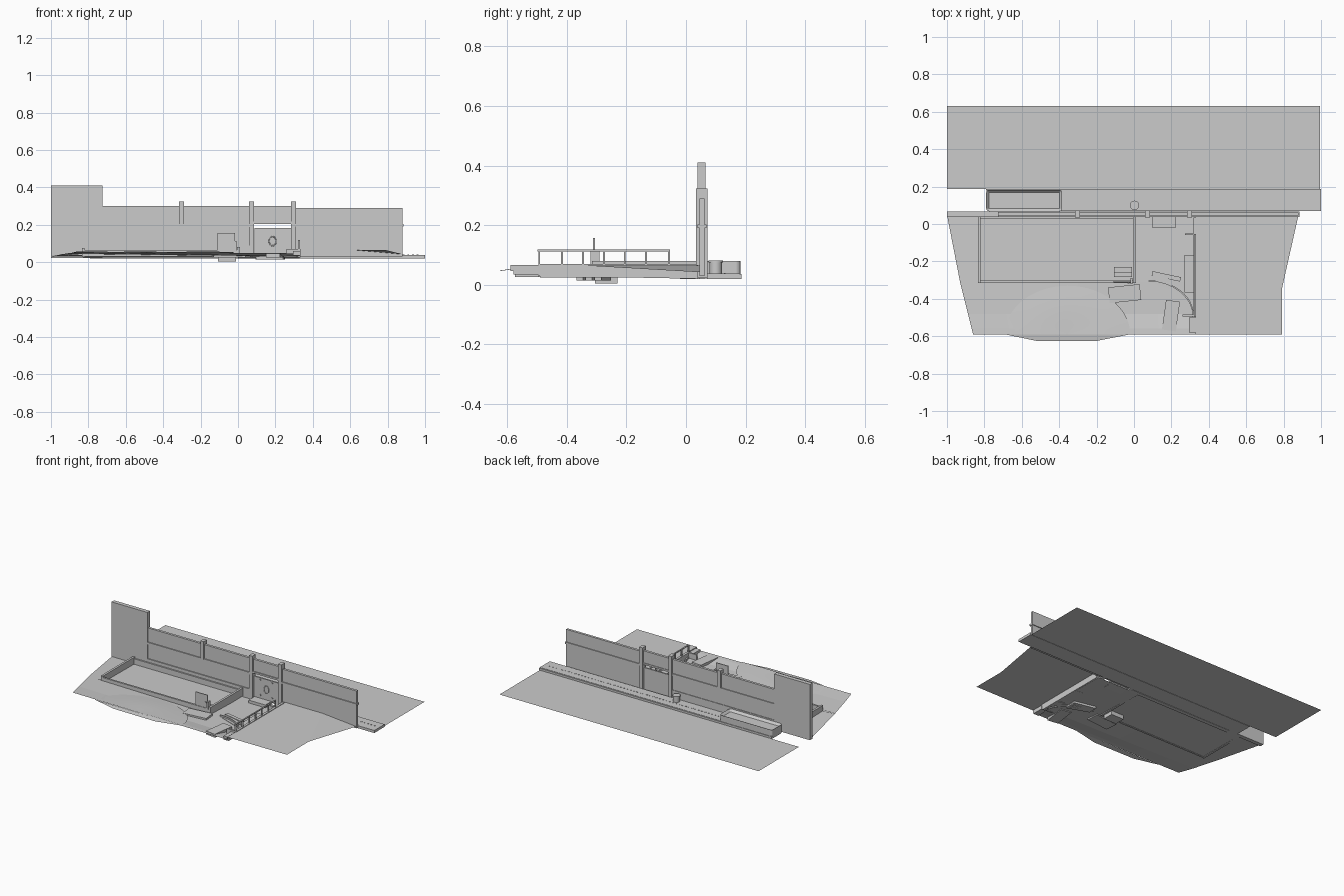
import bpy, bmesh
from math import sin, cos, pi, radians
from mathutils import Matrix, Vector

if "Cube" in bpy.data.objects:
    bpy.data.objects.remove(bpy.data.objects["Cube"])


def mesh(name, verts, faces, smooth=False):
    me = bpy.data.meshes.new(name)
    me.from_pydata(verts, [], faces)
    me.update()
    ob = bpy.data.objects.new(name, me)
    bpy.context.collection.objects.link(ob)
    if smooth:
        for p in me.polygons:
            p.use_smooth = True
    return ob


def sheet(name, pts):
    return mesh(name, pts, [list(range(len(pts)))])


def boxes(name, items):
    """Several boxes (x0, x1, y0, y1, z0, z1[, degrees]) in one object."""
    bm = bmesh.new()
    for it in items:
        x0, x1, y0, y1, z0, z1 = it[:6]
        rot = radians(it[6]) if len(it) > 6 else 0
        m = (Matrix.Translation(((x0 + x1) / 2, (y0 + y1) / 2, (z0 + z1) / 2))
             @ Matrix.Rotation(rot, 4, 'Z')
             @ Matrix.Diagonal((x1 - x0, y1 - y0, z1 - z0, 1)))
        bmesh.ops.create_cube(bm, size=1, matrix=m)
    me = bpy.data.meshes.new(name)
    bm.to_mesh(me)
    bm.free()
    ob = bpy.data.objects.new(name, me)
    bpy.context.collection.objects.link(ob)
    return ob


def grid(name, rows, smooth=False):
    n = len(rows[0])
    verts = [p for r in rows for p in r]
    faces = [(i * n + j, i * n + j + 1, (i + 1) * n + j + 1, (i + 1) * n + j)
             for i in range(len(rows) - 1) for j in range(n - 1)]
    return mesh(name, verts, faces, smooth)


def cylinder(name, r, depth, loc, sides, axis='Z'):
    bpy.ops.mesh.primitive_cylinder_add(vertices=sides, radius=r, depth=depth, location=loc)
    ob = bpy.context.object
    ob.name = name
    if axis == 'Y':
        ob.rotation_euler = (pi / 2, 0, 0)
    bpy.ops.object.shade_smooth_by_angle()
    return ob


# Road and pavement behind the wall
sheet("road", [(-1, 0.187, .022), (.995, 0.187, .022), (.995, .63, .022), (-1, .63, .022)])
boxes("pavement", [(-.39, 1, .07, .18, .02, .038)])
boxes("pavement_kerb", [(-.79, 1, .178, .187, .02, .036)])
studs = boxes("pavement_studs", [(-.37, -.36, .127, .133, .038, .040)])
arr = studs.modifiers.new("repeat", 'ARRAY')
arr.count = 54
arr.use_relative_offset = False
arr.use_constant_offset = True
arr.constant_offset_displace = (.025, 0, 0)

# Planter on the pavement: four rounded walls and soil
planter = boxes("planter", [(-.79, -.385, .068, .183, .02, .08)])
bm = bmesh.new()
bm.from_mesh(planter.data)
top = [f for f in bm.faces if f.normal.z > .9]
up = [e for e in bm.edges if abs(e.verts[0].co.z - e.verts[1].co.z) > .01]
bmesh.ops.bevel(bm, geom=up, offset=.015, segments=4, affect='EDGES', profile=.5)
top = [f for f in bm.faces if f.normal.z > .9]
bmesh.ops.inset_region(bm, faces=top, thickness=.014)
top = max((f for f in bm.faces if f.normal.z > .9), key=lambda f: f.calc_area())
bmesh.ops.translate(bm, verts=top.verts[:], vec=(0, 0, -.015))
bm.to_mesh(planter.data)
bm.free()

# Bollard
cylinder("bollard", .021, .042, (.003, .1, .058), 16)
cylinder("bollard_cap", .025, .006, (.003, .1, .078), 16)

# Boundary wall: end block, panels, rails and posts
boxes("wall_end_block", [(-1, -.725, .038, .066, .022, .41)])
boxes("left_wall", [(-.725, .065, .045, .062, .02, .3),
                    (-.725, .065, .038, .066, .02, .088)])
boxes("gate_lintel", [(.085, .285, .045, .062, .215, .3), (.085, .285, .038, .066, .205, .217)])
boxes("wall_rails", [(-.725, .06, .038, .068, .188, .203), (.31, .885, .038, .068, .19, .203)])
boxes("right_wall", [(.305, .88, .045, .062, .03, .29)])
boxes("wall_posts", [(-.315, -.29, .036, .072, .2, .323),
                     (.06, .086, .034, .072, .022, .323),
                     (.284, .31, .034, .072, .022, .323)])

# Gate with a round handle, hinges and doorstep
boxes("gate", [(.088, .283, .048, .058, .03, .182)])
bpy.ops.mesh.primitive_torus_add(major_radius=.021, minor_radius=.003, major_segments=24,
                                 minor_segments=8, location=(.185, .046, .112),
                                 rotation=(pi / 2, 0, 0))
bpy.context.object.name = "gate_ring"
bpy.context.object.scale = (.9, 1.2, 1)
boxes("gate_studs", [(x - .004, x + .004, .044, .048, z, z + .008)
                     for x in (.14, .23) for z in (.06, .165)])
boxes("doorstep", [(.095, .225, -.02, .045, .02, .042)])

# Ground sheets around the basin and along the path
sheet("left_ground", [(-1, .05, .03), (-.93, -.31, .045), (-.83, -.31, .038), (-.83, .05, .03)])
L = [(-.93, -.31, .045), (-.888, -.48, .05), (-.868, -.56, .055), (-.86, -.59, .057)]
R = [(.33, -.31, .028), (.33, -.48, .03), (.33, -.56, .045), (.33, -.59, .047)]
grid("front_ground", [[tuple(Vector(a).lerp(Vector(b), t / 6)) for t in range(7)]
                      for a, b in zip(L, R)])
sheet("path_ground", [(0, -.31, .032), (.33, -.31, .028), (.33, .05, .02), (0, .05, .02)])

# Shallow grass mound with a half-round outline
cx, cy, n = -.355, -.59, 28
rows = []
for k in range(5):
    s = 1 - k / 5
    rows.append([(cx + .335 * s * cos(pi * i / n), cy + .26 * s * sin(pi * i / n),
                  .053 - .014 * s * sin(pi * i / n) + .004 * sin(pi * k / 5)) for i in range(n + 1)])
rows.append([(cx, cy, .054)] * (n + 1))
grid("grass_mound", rows, True)
sheet("mound_lip", [(-.69, -.59, .053), (-.52, -.625, .048), (-.2, -.625, .046), (-.02, -.59, .051)])

# Recessed basin with a raised rim
sheet("basin_floor", [(-.83, -.31, .032), (.005, -.31, .032), (.005, .045, .028), (-.83, .045, .028)])
boxes("basin_rim", [(-.835, -.82, -.315, .045, .028, .076),
                    (-.005, .01, -.315, .045, .025, .08),
                    (-.835, .01, -.315, -.302, .03, .066),
                    (-.83, .005, .028, .04, .025, .066)])

# Stair beside the basin and its upright door panel
boxes("basin_stair", [(-.108, -.01, -.305 + .022 * i, -.23, .004 + .013 * i, .03 + .013 * i)
                      for i in range(3)])
boxes("stair_panel", [(-.11, -.015, -.312, -.306, .055, .157)])
cylinder("panel_knob", .005, .012, (-.03, -.312, .105), 12, 'Y')
boxes("small_stop", [(-.02, -.008, -.32, -.29, .06, .112)])

# Stepping slabs and fan of treads on the path
boxes("stepping_slabs", [(-.135, .035, -.415, -.33, .025, .046, 6),
                         (.16, .235, -.57, -.41, .026, .05, -8)])
boxes("path_treads", [(.095, .25, -.292 - .025 * i, -.268 - .025 * i, .015, .041 - .004 * i, -12 - 4 * i)
                      for i in range(3)])

# Curved path edging
arc = []
for i in range(17):
    a = pi / 2 * (1 - i / 16)
    arc.append((.08 + .24 * cos(a), -.49 + .19 * sin(a)))
grid("path_edging", [[(x, y, .026) for x, y in arc], [(x, y, .044) for x, y in arc],
                     [(x - .006, y - .006, .044) for x, y in arc],
                     [(x - .006, y - .006, .026) for x, y in arc]])

# Raised terrace with a folded corner and retaining wall
mesh("terrace", [(.33, -.59, .065), (.79, -.59, .065), (.79, -.35, .065), (.62, .045, .065),
                 (.33, .045, .065), (.88, .05, .042)], [(0, 1, 2, 3, 4), (2, 5, 3)])
mesh("retaining_wall", [(.33, -.59, .047), (.33, -.48, .03), (.33, .04, .02), (.33, .04, .066),
                        (.33, -.59, .066)], [(0, 1, 2, 3, 4)])
boxes("retaining_cap", [(.318, .335, -.49, .035, .025, .069),
                        (.272, .335, -.06, -.05, .025, .069),
                        (.258, .335, -.495, -.483, .03, .069),
                        (.295, .335, -.58, -.5, .035, .06)])

# Bench in front of the retaining wall
boxes("bench", [(.27, .318, -.365, -.165, .046, .054),
                (.274, .314, -.36, -.345, .025, .046), (.274, .314, -.185, -.17, .025, .046)])

# Railing along the terrace edge
boxes("railing", [(.322, .331, y - .003, y + .003, .065, .115)
                  for y in (-.493, -.416, -.346, -.275, -.206, -.134, -.057)]
      + [(.322, .331, -.498, -.053, .112, .118)])
